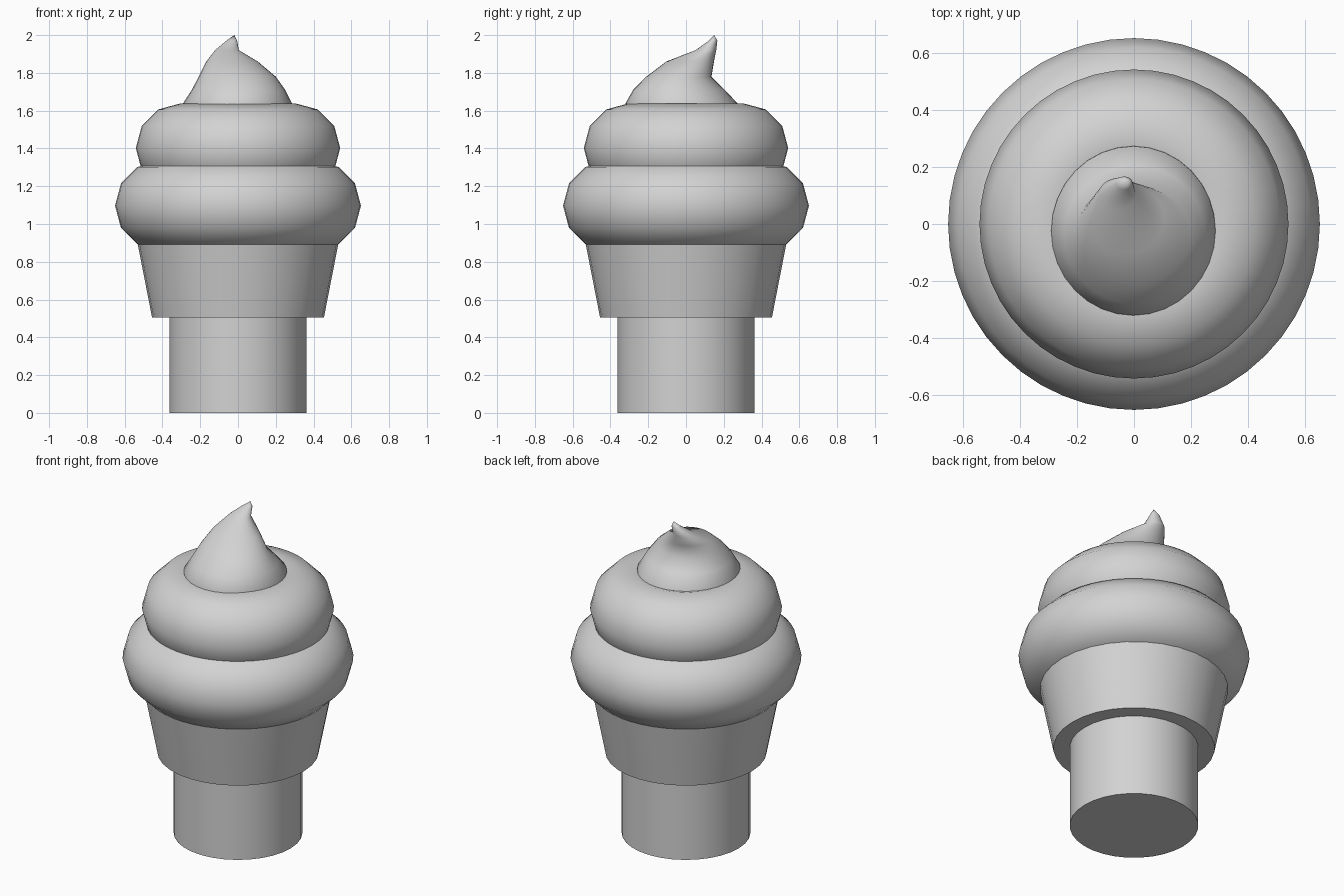
import bpy, bmesh
from math import cos, sin, tau, radians

cube = bpy.data.objects.get("Cube")
if cube:
    bpy.data.objects.remove(cube, do_unlink=True)

# One plain grey for the whole model
grey = bpy.data.materials.new("light grey")
grey.use_nodes = True
colour = (0.65, 0.65, 0.65, 1)
grey.diffuse_color = colour
grey.node_tree.nodes["Principled BSDF"].inputs["Base Color"].default_value = colour


def finish(obj, name, angle):
    obj.name = name
    obj.data.materials.append(grey)
    bpy.ops.object.select_all(action="DESELECT")
    obj.select_set(True)
    bpy.context.view_layer.objects.active = obj
    bpy.ops.object.shade_smooth_by_angle(angle=radians(angle))


def cone(name, bottom_radius, top_radius, z0, z1):
    bpy.ops.mesh.primitive_cone_add(vertices=32, radius1=bottom_radius, radius2=top_radius,
                                    depth=z1 - z0, location=(0, 0, (z0 + z1) / 2))
    finish(bpy.context.object, name, 40)


def cream_ring(name, major, z):
    bpy.ops.mesh.primitive_torus_add(major_segments=48, minor_segments=12, major_radius=major,
                                     minor_radius=0.236, location=(0, 0, z))
    finish(bpy.context.object, name, 60)


def loft(name, sections, tip, sides=32):
    """Skin elliptical sections (z, x min, x max, y min, y max) up to a point."""
    bm = bmesh.new()
    rings = []
    for z, x0, x1, y0, y1 in sections:
        rings.append([bm.verts.new(((x0 + x1) / 2 + (x1 - x0) / 2 * cos(tau * i / sides),
                                    (y0 + y1) / 2 + (y1 - y0) / 2 * sin(tau * i / sides), z))
                      for i in range(sides)])
    for low, high in zip(rings, rings[1:]):
        for i in range(sides):
            j = (i + 1) % sides
            bm.faces.new((low[i], low[j], high[j], high[i]))
    point = bm.verts.new(tip)
    for i in range(sides):
        bm.faces.new((rings[-1][i], rings[-1][(i + 1) % sides], point))
    bm.faces.new(rings[0][::-1])
    mesh = bpy.data.meshes.new(name)
    bm.to_mesh(mesh)
    bm.free()
    obj = bpy.data.objects.new(name, mesh)
    bpy.context.collection.objects.link(obj)
    finish(obj, name, 80)


# Wafer cup
cone("wafer_base", 0.363, 0.363, 0, 0.52)
cone("wafer_cup", 0.455, 0.542, 0.505, 0.95)

# Two rolls of cream
cream_ring("lower_cream_roll", 0.415, 1.097)
cream_ring("upper_cream_roll", 0.305, 1.402)

# Peak of cream curling toward the back
loft("cream_peak", [
    (1.55, -0.29, 0.29, -0.32, 0.28),
    (1.64, -0.29, 0.285, -0.32, 0.272),
    (1.71, -0.245, 0.25, -0.28, 0.205),
    (1.78, -0.208, 0.20, -0.21, 0.135),
    (1.86, -0.168, 0.105, -0.105, 0.148),
    (1.92, -0.122, 0.005, 0.05, 0.16),
    (1.97, -0.062, -0.005, 0.12, 0.166),
], (-0.02, 0.15, 2.0))
